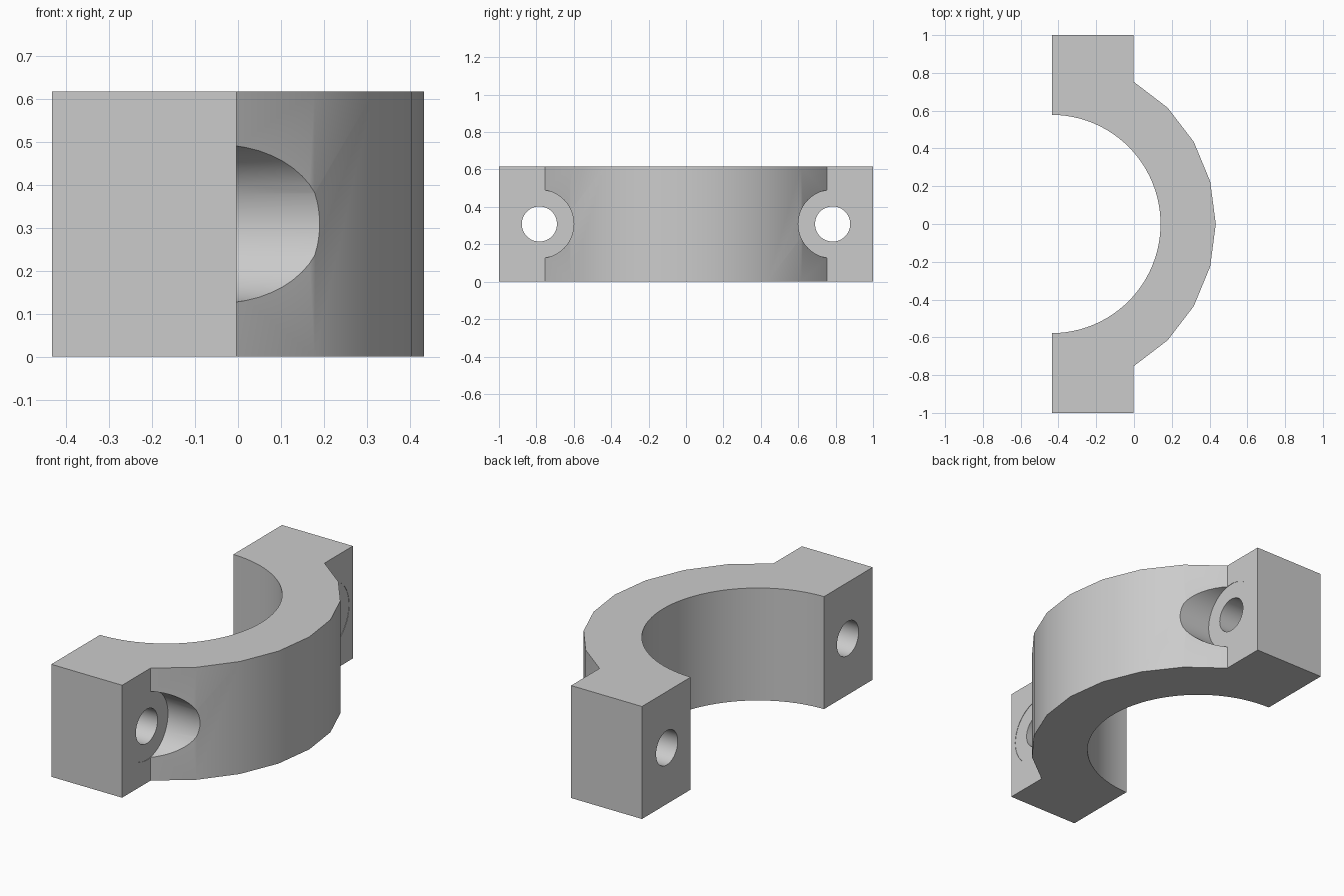
import bpy, bmesh
from math import radians, sin, cos, pi
from mathutils import Matrix

cube = bpy.data.objects.get("Cube")
if cube:
    bpy.data.objects.remove(cube, do_unlink=True)

HEIGHT = 0.617
SPLIT_X = -0.433       # flat mating face
SHOULDER_X = -0.003    # outer face of the bolt lugs
CENTRE_X = -0.4375     # axis of the clamp ring
INNER_R, OUTER_R = 0.578, 0.8705
BOLT_Y = 0.784

steel = bpy.data.materials.new("plain grey")
steel.use_nodes = True
grey = (0.6, 0.6, 0.6, 1)
steel.diffuse_color = grey
steel.node_tree.nodes["Principled BSDF"].inputs["Base Color"].default_value = grey


def make_object(name, bm):
    bmesh.ops.recalc_face_normals(bm, faces=bm.faces)
    mesh = bpy.data.meshes.new(name)
    bm.to_mesh(mesh)
    bm.free()
    obj = bpy.data.objects.new(name, mesh)
    mesh.materials.append(steel)
    bpy.context.collection.objects.link(obj)
    return obj


def arc(radius, start, end, steps):
    angles = [radians(start + (end - start) * i / steps) for i in range(steps + 1)]
    return [(CENTRE_X + radius * cos(a), radius * sin(a)) for a in angles]


def bore(name, y, radius, x0, x1):
    bm = bmesh.new()
    place = Matrix.Translation(((x0 + x1) / 2, y, HEIGHT / 2)) @ Matrix.Rotation(pi / 2, 4, 'Y')
    bmesh.ops.create_cone(bm, cap_ends=True, segments=48, radius1=radius,
                          radius2=radius, depth=x1 - x0, matrix=place)
    obj = make_object(name, bm)
    obj.hide_render = True
    return obj


# Half ring with two lugs, extruded from one outline
outer = arc(OUTER_R, -60, 60, 8)
outer[0] = (SHOULDER_X, outer[0][1])
outer[-1] = (SHOULDER_X, outer[-1][1])
inner = arc(INNER_R, 89.5, -89.5, 48)
inner[0] = (SPLIT_X, inner[0][1])
inner[-1] = (SPLIT_X, inner[-1][1])
outline = ([(SPLIT_X, -1), (SHOULDER_X, -1)] + outer
           + [(SHOULDER_X, 1), (SPLIT_X, 1)] + inner)
bm = bmesh.new()
base = bm.faces.new([bm.verts.new((x, y, 0)) for x, y in outline])
top = bmesh.ops.extrude_face_region(bm, geom=[base])
bmesh.ops.translate(bm, vec=(0, 0, HEIGHT),
                    verts=[v for v in top["geom"] if isinstance(v, bmesh.types.BMVert)])
clamp = make_object("clamp_half", bm)

# Bolt holes and counterbores, cut through each lug
bpy.context.view_layer.objects.active = clamp
clamp.select_set(True)
for side, sign in (("left", 1), ("right", -1)):
    for part, radius, x0 in (("bolt_hole", 0.094, -0.6),
                             ("counterbore", 0.184, SHOULDER_X - 0.002)):
        cutter = bore(f"{part}_{side}", sign * BOLT_Y, radius, x0, 0.7)
        cut = clamp.modifiers.new(cutter.name, 'BOOLEAN')
        cut.operation = 'DIFFERENCE'
        cut.solver = 'EXACT'
        cut.object = cutter
        bpy.ops.object.modifier_apply(modifier=cut.name)
        bpy.data.objects.remove(cutter, do_unlink=True)

bpy.ops.object.shade_smooth_by_angle(angle=radians(30))
